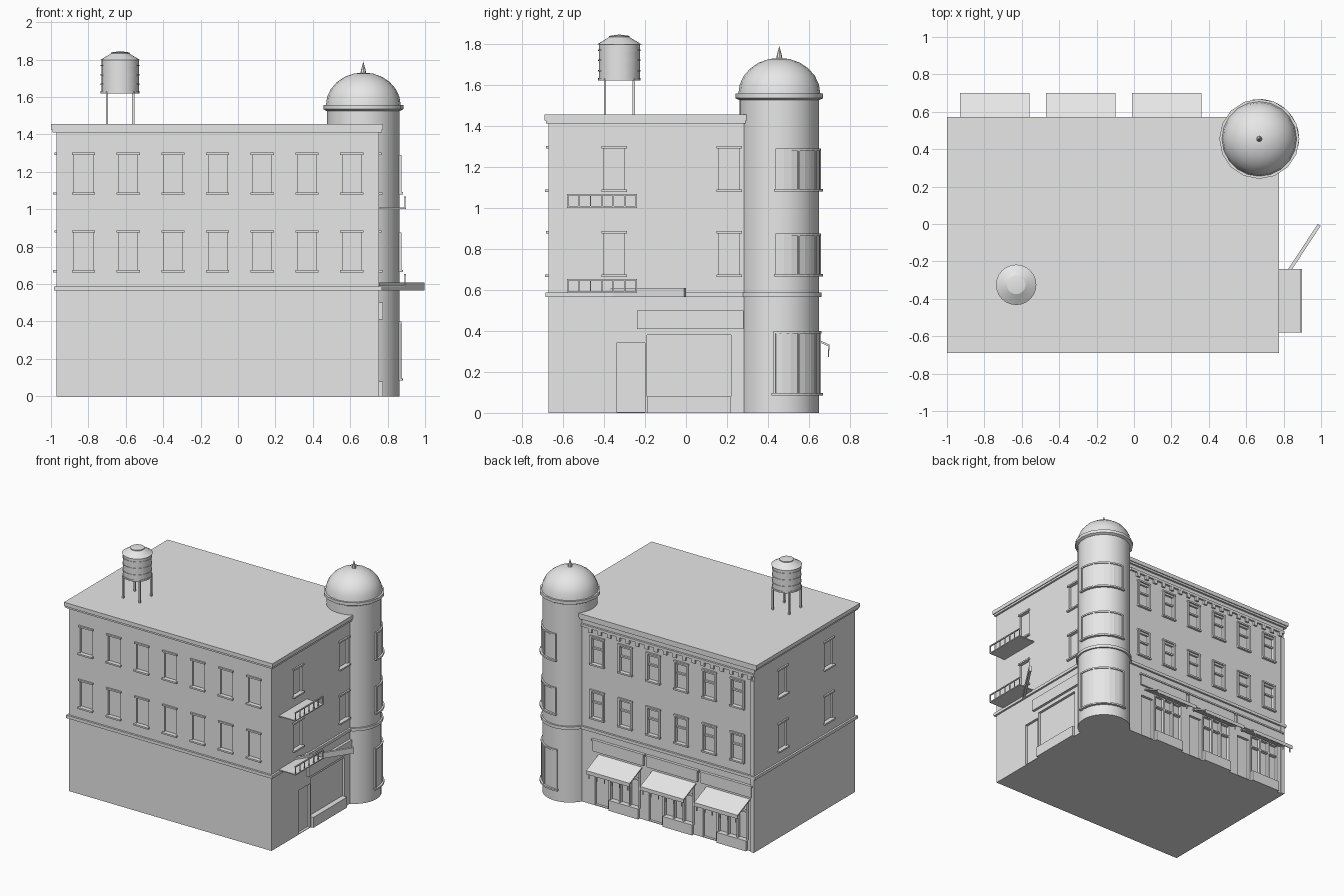
import bpy, bmesh, math
from mathutils import Matrix

if "Cube" in bpy.data.objects:
    bpy.data.objects.remove(bpy.data.objects["Cube"])

grey = bpy.data.materials.new("light_grey")
grey.diffuse_color = (0.8, 0.8, 0.8, 1)
grey.use_nodes = True
grey.node_tree.nodes["Principled BSDF"].inputs["Base Color"].default_value = grey.diffuse_color


def finish(name, bm, smooth=False):
    bmesh.ops.recalc_face_normals(bm, faces=bm.faces)
    me = bpy.data.meshes.new(name)
    bm.to_mesh(me)
    bm.free()
    me.materials.append(grey)
    ob = bpy.data.objects.new(name, me)
    bpy.context.collection.objects.link(ob)
    if smooth:
        bpy.ops.object.select_all(action='DESELECT')
        ob.select_set(True)
        bpy.context.view_layer.objects.active = ob
        bpy.ops.object.shade_smooth_by_angle(angle=math.radians(35))
    return ob


def boxes(name, items):
    """One object from (x0, x1, y0, y1, z0, z1) boxes."""
    bm = bmesh.new()
    for x0, x1, y0, y1, z0, z1 in items:
        m = Matrix.Translation(((x0 + x1) / 2, (y0 + y1) / 2, (z0 + z1) / 2))
        m = m @ Matrix.Diagonal((abs(x1 - x0), abs(y1 - y0), z1 - z0, 1))
        bmesh.ops.create_cube(bm, size=1, matrix=m)
    return finish(name, bm)


def lathe(name, profile, cx, cy, n=32, smooth=True):
    """Revolve (radius, z) points; end radii of 0 close the shape."""
    bm = bmesh.new()
    vs = [bm.verts.new((cx + r, cy, z)) for r, z in profile]
    es = [bm.edges.new(p) for p in zip(vs, vs[1:])]
    bmesh.ops.spin(bm, geom=vs + es, cent=(cx, cy, 0), axis=(0, 0, 1),
                   angle=2 * math.pi, steps=n)
    bmesh.ops.remove_doubles(bm, verts=bm.verts, dist=1e-5)
    return finish(name, bm, smooth)


def arcs(name, cx, cy, items):
    """Curved blocks (r0, r1, deg0, deg1, z0, z1) around a centre."""
    bm = bmesh.new()
    for r0, r1, a0, a1, z0, z1 in items:
        n = max(1, round((a1 - a0) / 11))
        rings = []
        for i in range(n + 1):
            a = math.radians(a0 + (a1 - a0) * i / n)
            rings.append([bm.verts.new((cx + r * math.cos(a), cy + r * math.sin(a), z))
                          for r, z in ((r0, z0), (r1, z0), (r1, z1), (r0, z1))])
        for p, q in zip(rings, rings[1:]):
            for k in range(4):
                bm.faces.new((p[k], p[k - 1], q[k - 1], q[k]))
        bm.faces.new(rings[0])
        bm.faces.new(rings[-1])
    return finish(name, bm)


# Walls: X0..X1, Y0..Y1
X0, X1, Y0, Y1 = -0.97, 0.755, -0.67, 0.55


def on(wall, u0, u1, z0, z1, d0, d1):
    """Box on a wall: u along it, d outward from its surface."""
    return {'front': (u0, u1, Y0 - d1, Y0 - d0, z0, z1),
            'back': (u0, u1, Y1 + d0, Y1 + d1, z0, z1),
            'left': (X0 - d1, X0 - d0, u0, u1, z0, z1),
            'right': (X1 + d0, X1 + d1, u0, u1, z0, z1)}[wall]


columns = [-0.826 + 0.239 * i for i in range(7)]
layout = {'front': columns, 'back': columns[:6],
          'left': [-0.35, 0.21], 'right': [-0.35, 0.21]}
floors = [(0.675, 0.875), (1.09, 1.29)]
body = boxes("main_body", [(X0, X1, Y0, Y1, 0, 1.42)])

# Window recesses, sills and heads on all four walls
cuts, trims, sashes = [], [], []
for wall, us in layout.items():
    for u in us:
        for z0, z1 in floors:
            cuts.append(on(wall, u - 0.05, u + 0.05, z0, z1, -0.015, 0.05))
            trims.append(on(wall, u - 0.062, u + 0.062, z0 - 0.012, z0, -0.01, 0.018))
            trims.append(on(wall, u - 0.062, u + 0.062, z1, z1 + 0.012, -0.01, 0.012))
            if wall == 'back':
                for s in (-1, 1):
                    a, b = sorted((u + s * 0.045, u + s * 0.06))
                    trims.append(on(wall, a, b, z0, z1, -0.015, 0.01))
                zm = z0 + 0.11
                sashes.append(on(wall, u - 0.05, u + 0.05, zm, zm + 0.012, -0.015, 0.0))
                sashes.append(on(wall, u - 0.05, u + 0.05, z1 - 0.015, z1, -0.015, 0.0))
boxes("window_trims", trims)
boxes("window_sashes", sashes)

# Shopfronts: three on the back, one on the right side
shops = [('back', -0.93, -0.56), ('back', -0.47, -0.10), ('back', -0.01, 0.36),
         ('right', -0.19, 0.22)]
plinths, signs, mullions = [], [], []
for wall, a, b in shops:
    if wall == 'back':
        w0, w1, door = a + 0.02, b - 0.10, (b - 0.08, b + 0.03)
        signs.append(on(wall, a - 0.02, b + 0.04, 0.42, 0.50, 0, 0.015))
        signs.append(on(wall, a - 0.03, b + 0.05, 0.50, 0.512, 0, 0.022))
        for i in range(4):
            u = w0 + (w1 - w0) * i / 3
            mullions.append(on(wall, u - 0.006, u + 0.006, 0.08, 0.38, -0.02, 0.005))
        mullions.append(on(wall, w0, w1, 0.29, 0.30, -0.02, 0.003))
    else:
        w0, w1, door = a, b, (-0.34, -0.20)
        signs.append(on(wall, -0.24, 0.28, 0.41, 0.50, 0, 0.02))
    plinths.append(on(wall, w0, w1, 0, 0.08, -0.02, 0.02))
    cuts.append(on(wall, w0, w1, 0.08, 0.38, -0.02, 0.05))
    cuts.append(on(wall, *door, 0.005, 0.34, -0.02, 0.05))
boxes("shop_plinths", plinths)
boxes("shop_signs", signs)
boxes("shop_mullions", mullions)

cutter = boxes("recess_cutter", cuts)
cutter.hide_render = True
cutter.hide_set(True)
mod = body.modifiers.new("recesses", 'BOOLEAN')
mod.operation = 'DIFFERENCE'
mod.object = cutter

# Awnings: sloped plate, valance and short hangers
hangers = []
for _, a, b in shops[:3]:
    bm = bmesh.new()
    prof = [(0.55, 0.40), (0.70, 0.333), (0.70, 0.305), (0.694, 0.305),
            (0.694, 0.325), (0.55, 0.39)]
    face = bm.faces.new([bm.verts.new((a, y, z)) for y, z in prof])
    ext = bmesh.ops.extrude_face_region(bm, geom=[face])
    bmesh.ops.translate(bm, vec=(b - a, 0, 0),
                        verts=[v for v in ext['geom'] if isinstance(v, bmesh.types.BMVert)])
    finish("awning", bm)
    for i in range(6):
        u = a + 0.02 + (b - a - 0.04) * i / 5
        hangers.append((u - 0.004, u + 0.004, 0.692, 0.698, 0.272, 0.31))
boxes("awning_hangers", hangers)

# Belt course, roof cornice, back frieze with dentils, corner strip
boxes("belt_course", [(X0 - 0.015, X1 + 0.015, Y0 - 0.015, Y1 + 0.015, 0.565, 0.588)])
boxes("roof_cornice", [(-0.992, 0.77, -0.682, 0.565, 1.41, 1.425),
                       (-1.0, 0.776, -0.69, 0.572, 1.425, 1.455)])
boxes("back_frieze", [on('back', X0, 0.5, 1.355, 1.375, 0, 0.015)])
boxes("dentils", [on('back', X0 + 0.02 + i * 0.08, X0 + 0.05 + i * 0.08, 1.325, 1.355, 0, 0.014)
                  for i in range(18)])
boxes("corner_strip", [on('back', X0, X0 + 0.03, 0.0, 1.32, 0, 0.01)])

# Round corner tower
TX, TY = 0.67, 0.455
lathe("tower_shaft", [(0, 0), (0.193, 0), (0.193, 1.54), (0, 1.54)], TX, TY, 32)
lathe("tower_belt", [(0.18, 0.565), (0.205, 0.565), (0.205, 0.588), (0.18, 0.588)], TX, TY, 32)
lathe("tower_ring", [(0.18, 1.52), (0.2, 1.527), (0.214, 1.535), (0.214, 1.558), (0.18, 1.558)],
      TX, TY, 16)
dome = [(0.2 * math.cos(math.radians(t)), 1.556 + 0.175 * math.sin(math.radians(t)))
        for t in range(0, 90, 15)]
lathe("tower_dome", dome + [(0, 1.731)], TX, TY, 20)
lathe("dome_spike", [(0.017, 1.72), (0.012, 1.745), (0, 1.79)], TX, TY, 8)

# Curved three-pane tower windows
frames, panes = [], []
for z0, z1, a0, a1 in ((0.09, 0.40, -8, 98), (0.67, 0.875, -5, 95), (1.085, 1.29, -5, 95)):
    frames += [(0.185, 0.213, a0 - 2, a1 + 2, z0 - 0.006, z0 + 0.006),
               (0.185, 0.205, a0, a1, z1 - 0.012, z1)]
    for a in (a0, 27, 60, a1 - 3):
        frames.append((0.185, 0.204, a, a + 3, z0, z1))
    panes.append((0.185, 0.198, a0 + 1, a1 - 1, z0, z1 - 0.01))
arcs("tower_window_frames", TX, TY, frames)
arcs("tower_window_panes", TX, TY, panes)

# Balconies on the right side
for z in (0.585, 1.0):
    rail = [(X1, 0.897, -0.58, -0.24, z, z + 0.008),
            (0.888, 0.897, -0.58, -0.24, z + 0.06, z + 0.068)]
    for i in range(7):
        y = -0.577 + 0.334 * i / 6
        rail.append((0.89, 0.896, y - 0.003, y + 0.003, z, z + 0.065))
    boxes("balcony", rail)

# Slanting plank beside the lower balcony
ax, ay, bx, by = 0.75, -0.37, 0.99, -0.005
m = (Matrix.Translation(((ax + bx) / 2, (ay + by) / 2, 0.587))
     @ Matrix.Rotation(math.atan2(by - ay, bx - ax), 4, 'Z')
     @ Matrix.Diagonal((math.hypot(bx - ax, by - ay), 0.018, 0.044, 1)))
bm = bmesh.new()
bmesh.ops.create_cube(bm, size=1, matrix=m)
finish("side_plank", bm)

# Rooftop water tank
WX, WY = -0.63, -0.325
boxes("tank_legs", [(WX + sx * 0.07 - 0.006, WX + sx * 0.07 + 0.006,
                     WY + sy * 0.07 - 0.006, WY + sy * 0.07 + 0.006, 1.45, 1.63)
                    for sx in (-1, 1) for sy in (-1, 1)])
lathe("tank_base", [(0, 1.62), (0.104, 1.62), (0.104, 1.632), (0, 1.632)], WX, WY, 24)
lathe("tank_barrel", [(0, 1.625), (0.1, 1.625), (0.1, 1.80), (0, 1.80)], WX, WY, 24)
for z in (1.665, 1.715, 1.765):
    lathe("tank_band", [(0.095, z), (0.104, z), (0.104, z + 0.007), (0.095, z + 0.007)], WX, WY, 24)
lathe("tank_roof", [(0, 1.797), (0.108, 1.797), (0.05, 1.832), (0.05, 1.838), (0, 1.845)],
      WX, WY, 24)
